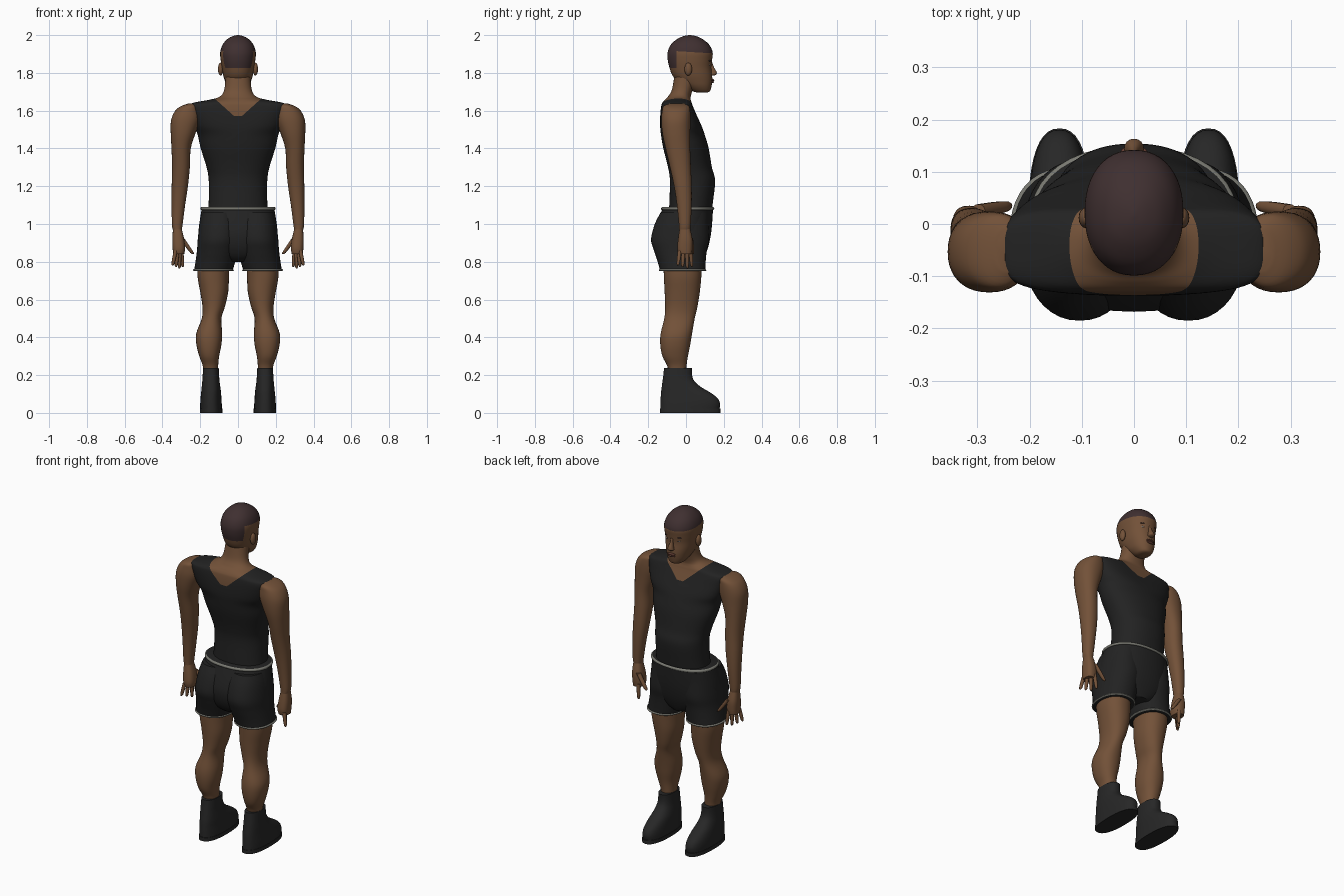
import bpy, bmesh, math
from mathutils import Vector

old = bpy.data.objects.get("Cube")
if old:
    bpy.data.objects.remove(old)


def material(name, r, g, b):
    m = bpy.data.materials.new(name)
    m.use_nodes = True
    m.diffuse_color = (r, g, b, 1)
    bsdf = m.node_tree.nodes["Principled BSDF"]
    bsdf.inputs["Base Color"].default_value = (r, g, b, 1)
    bsdf.inputs["Roughness"].default_value = .8
    return m


skin = material("brown skin", .17, .083, .04)
cloth = material("black cloth", .016, .016, .016)
leather = material("black leather", .02, .02, .02)
hair = material("dark hair", .05, .029, .03)
trim = material("grey trim", .19, .19, .165)
lip = material("dark lips", .13, .05, .035)
dark = material("eye dark", .015, .01, .008)
white = material("eye white", .5, .48, .45)


def spline(a, b, c, d, t):
    return .5 * (2*b + (c-a)*t + (2*a - 5*b + 4*c - d)*t*t + (3*b - a - 3*c + d)*t**3)


def finish(bm, name, mats, angle=50):
    bmesh.ops.recalc_face_normals(bm, faces=bm.faces)
    mesh = bpy.data.meshes.new(name)
    bm.to_mesh(mesh)
    bm.free()
    ob = bpy.data.objects.new(name, mesh)
    bpy.context.collection.objects.link(ob)
    for m in mats:
        mesh.materials.append(m)
    bpy.ops.object.select_all(action='DESELECT')
    ob.select_set(True)
    bpy.context.view_layer.objects.active = ob
    bpy.ops.object.shade_smooth_by_angle(angle=math.radians(angle))
    return ob


def loft(name, rows, mats, side=1, power=2.2, steps=4, seg=40, cuts=(), rule=None):
    """Stack of rounded rings; each row is z, x min, x max, y min, y max, [squareness]."""
    rows = [tuple(r) + (power,) * (6 - len(r)) for r in rows]
    ext = [rows[0]] + rows + [rows[-1]]
    fine = []
    for i in range(len(rows) - 1):
        for k in range(steps):
            fine.append([spline(*v, k / steps) for v in zip(*ext[i:i + 4])])
    fine.append(rows[-1])
    bm = bmesh.new()
    rings = []
    for z, x0, x1, y0, y1, p in fine:
        ring = []
        for j in range(seg):
            a = math.tau * j / seg
            c, s = math.cos(a), math.sin(a)
            x = (x0 + x1) / 2 + (x1 - x0) / 2 * math.copysign(abs(c) ** (2 / p), c)
            y = (y0 + y1) / 2 + (y1 - y0) / 2 * math.copysign(abs(s) ** (2 / p), s)
            ring.append(bm.verts.new((x * side, y, z)))
        rings.append(ring)
    for lo, hi in zip(rings, rings[1:]):
        for j in range(seg):
            k = (j + 1) % seg
            bm.faces.new((lo[j], lo[k], hi[k], hi[j]))
    bm.faces.new(rings[0])
    bm.faces.new(rings[-1])
    # clean colour borders
    for co, no in cuts:
        geom = bm.verts[:] + bm.edges[:] + bm.faces[:]
        bmesh.ops.bisect_plane(bm, geom=geom, plane_co=co, plane_no=no)
    if rule:
        for f in bm.faces:
            f.material_index = int(rule(f.calc_center_median()))
    return finish(bm, name, mats)


def sym(z, x, *rest):
    return (z, -x, x) + rest


def ball(name, center, size, mat, seg=16):
    bm = bmesh.new()
    bmesh.ops.create_uvsphere(bm, u_segments=seg, v_segments=seg // 2 + 2, radius=1)
    for v in bm.verts:
        v.co = Vector(center) + v.co * Vector(size)
    return finish(bm, name, [mat])


def finger(name, a, b, r, side):
    # tapered digit from knuckle a to tip b
    rows = []
    for t, w in ((0, 1), (.5, .95), (.9, .75), (1, .3)):
        x, y, z = Vector(a).lerp(Vector(b), t)
        rows.append((z, x - r*w, x + r*w, y - r*w, y + r*w))
    loft(name, rows, [skin], side, steps=2, seg=10)


# Torso: sleeveless shirt with a scooped neckline, skin above it
slope = .9
neck_low, neck_base = 1.572, 1.553
loft("torso", [
    sym(1.06, .16, -.09, .135), sym(1.12, .155, -.088, .143), sym(1.23, .155, -.085, .154),
    sym(1.3, .166, -.095, .137), sym(1.4, .197, -.12, .12), sym(1.47, .213, -.132, .1),
    sym(1.52, .23, -.137, .082, 2.8), sym(1.58, .246, -.136, .055, 3.4),
    sym(1.625, .252, -.131, .036, 4), sym(1.642, .235, -.125, .03, 3.4),
    sym(1.658, .15, -.112, .025, 2.4), sym(1.675, .096, -.095, .025),
    sym(1.71, .073, -.075, .035), sym(1.78, .066, -.062, .06)],
    [cloth, skin], steps=6, seg=64,
    cuts=[((0, 0, neck_low), (0, 0, 1)), ((0, 0, neck_base), (slope, 0, -1)),
          ((0, 0, neck_base), (-slope, 0, -1))],
    rule=lambda c: c.z > max(neck_low, neck_base + slope * abs(c.x)))

# Head with a close-cropped hair cap reaching down the nape
loft("head", [
    sym(1.697, .025, .055, .115), sym(1.705, .04, .03, .128), sym(1.73, .058, -.01, .135),
    sym(1.76, .07, -.05, .139), sym(1.79, .079, -.074, .138), sym(1.83, .086, -.088, .134),
    sym(1.87, .092, -.097, .138), sym(1.91, .094, -.097, .141), sym(1.95, .081, -.08, .122),
    sym(1.98, .055, -.045, .086), sym(1.995, .026, -.012, .052), sym(2, .003, .015, .025)],
    [skin, hair], seg=48,
    cuts=[((0, 0, 1.912), (0, .06, 1)), ((0, -.05, 0), (0, 1, 0)), ((0, 0, 1.825), (0, 0, 1))],
    rule=lambda c: c.z + .06 * c.y > 1.912 or (c.y < -.05 and c.z > 1.825))

# Facial features
loft("nose", [sym(1.785, .008, .125, .148), sym(1.792, .019, .125, .161),
              sym(1.805, .015, .125, .162), sym(1.83, .009, .12, .148),
              sym(1.855, .008, .12, .139)], [skin], steps=3, seg=16)
ball("upper_lip", (0, .137, 1.762), (.026, .013, .006), lip)
ball("lower_lip", (0, .136, 1.752), (.023, .013, .007), lip)
for s, tag in ((1, "left"), (-1, "right")):
    ball(tag + "_eye", (s * .034, .119, 1.843), (.014, .008, .006), white)
    ball(tag + "_pupil", (s * .034, .123, 1.843), (.006, .006, .006), dark)
    ball(tag + "_brow", (s * .036, .12, 1.864), (.019, .012, .004), hair)
    ball(tag + "_ear", (s * .092, .012, 1.82), (.014, .02, .034), skin)

    # Arm
    loft(tag + "_arm", [
        (.97, .297, .345, -.036, .022), (1.0, .293, .35, -.038, .025),
        (1.1, .28, .351, -.048, .03), (1.2, .265, .351, -.063, .03),
        (1.3, .255, .349, -.085, .026), (1.4, .25, .352, -.108, .022),
        (1.48, .225, .356, -.125, .022), (1.55, .2, .354, -.131, .024),
        (1.6, .2, .332, -.126, .022), (1.625, .21, .3, -.118, .015),
        (1.637, .22, .265, -.09, -.01)], [skin], s)

    # Hand
    loft(tag + "_palm", [
        (.84, .285, .343, -.04, .03), (.87, .28, .346, -.046, .034),
        (.92, .285, .348, -.042, .034), (.975, .298, .344, -.034, .022)],
        [skin], s, power=2.6, seg=24)
    for i in range(4):
        y = .024 - .019 * i
        x = .3 + .01 * i
        tip = (x - .008 + .008 * i, y * 1.3, .765 + .008 * abs(i - 1))
        finger(f"{tag}_finger_{i + 1}", (x, y, .86), tip, .0105, s)
    finger(tag + "_thumb", (.298, .025, .925), (.238, .035, .84), .013, s)

    # Shorts leg and its hem
    hem = (.028, .232, -.138, .102)
    loft(tag + "_shorts_leg", [
        (.755,) + hem, (.8, .015, .225, -.15, .104), (.86, .003, .217, -.17, .11),
        (.92, -.005, .213, -.185, .122), (1.0, -.005, .203, -.165, .12),
        (1.06, .005, .19, -.135, .12)], [cloth], s)
    grown = (hem[0] - .005, hem[1] + .005, hem[2] - .005, hem[3] + .005)
    loft(tag + "_shorts_hem", [(.75,) + hem, (.753,) + grown, (.758,) + grown, (.762,) + hem],
         [trim, cloth], s, steps=2, rule=lambda c: c.z < .7501)

    # Leg
    loft(tag + "_leg", [
        (.2, .105, .182, -.09, .0), (.25, .105, .187, -.1, .003), (.3, .1, .205, -.125, .01),
        (.36, .088, .22, -.136, .022), (.42, .084, .221, -.134, .032),
        (.5, .088, .192, -.115, .046), (.56, .07, .188, -.11, .06),
        (.64, .052, .2, -.113, .073), (.72, .048, .214, -.117, .081),
        (.8, .045, .215, -.12, .085)], [skin], s)

    # Boot and sole
    loft(tag + "_boot", [
        (.02, .085, .2, -.135, .177), (.05, .086, .2, -.135, .18), (.08, .088, .198, -.134, .165),
        (.11, .09, .195, -.132, .125), (.14, .094, .192, -.128, .075),
        (.17, .098, .189, -.124, .043), (.2, .1, .187, -.12, .032),
        (.238, .102, .185, -.116, .032)], [leather], s, power=2.4)
    sole = (.083, .202, -.138, .183)
    loft(tag + "_sole", [(0,) + sole, (.022,) + sole], [leather], s, power=2.4, steps=1)

# Shorts body and waistband
waist = (.192, -.125, .143)
loft("shorts", [
    sym(.8, .07, -.1, .085), sym(.83, .15, -.135, .1), sym(.88, .205, -.16, .118),
    sym(.94, .21, -.168, .131), sym(1.0, .205, -.155, .138), sym(1.08, *waist)], [cloth])
wide = (waist[0] + .006, waist[1] - .006, waist[2] + .006)
loft("waistband", [sym(1.074, *waist), sym(1.077, *wide), sym(1.086, *wide),
                   sym(1.09, *waist)], [trim, cloth], steps=2,
     rule=lambda c: c.z > 1.0899)
